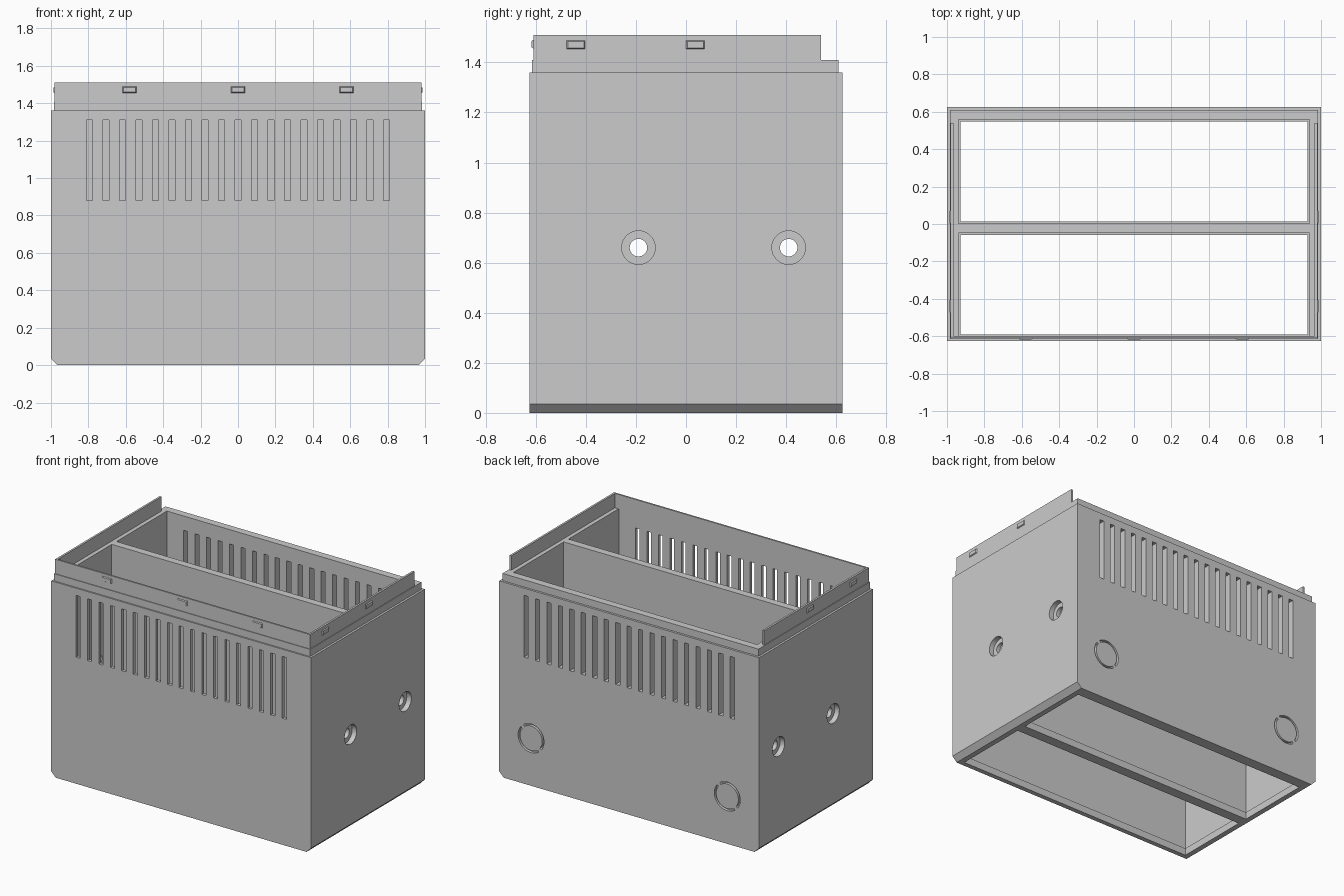
import bpy, bmesh, math
from mathutils import Matrix

old = bpy.data.objects.get("Cube")
if old:
    bpy.data.objects.remove(old, do_unlink=True)

grey = bpy.data.materials.new("plain grey")
grey.use_nodes = True
colour = (0.6, 0.6, 0.6, 1)
grey.diffuse_color = colour
grey.node_tree.nodes["Principled BSDF"].inputs["Base Color"].default_value = colour


def make(name, bm):
    bmesh.ops.recalc_face_normals(bm, faces=bm.faces[:])
    mesh = bpy.data.meshes.new(name)
    bm.to_mesh(mesh)
    bm.free()
    mesh.materials.append(grey)
    ob = bpy.data.objects.new(name, mesh)
    bpy.context.collection.objects.link(ob)
    return ob


def box(bm, x0, x1, y0, y1, z0, z1):
    m = Matrix.Translation(((x0 + x1) / 2, (y0 + y1) / 2, (z0 + z1) / 2))
    m = m @ Matrix.Diagonal((x1 - x0, y1 - y0, z1 - z0, 1))
    return bmesh.ops.create_cube(bm, size=1, matrix=m)["verts"]


def prism(bm, points, direction):
    face = bm.faces.new([bm.verts.new(p) for p in points])
    new = bmesh.ops.extrude_face_region(bm, geom=[face])["geom"]
    bmesh.ops.translate(bm, vec=direction,
                        verts=[v for v in new if isinstance(v, bmesh.types.BMVert)])


def lathe_x(bm, profile, y, z, n=32):
    """Closed solid of (x, radius) rings around an axis along x."""
    rings = [[bm.verts.new((x, y + r * math.cos(math.tau * i / n),
                            z + r * math.sin(math.tau * i / n))) for i in range(n)]
             for x, r in profile]
    for a, b in zip(rings, rings[1:]):
        for i in range(n):
            j = (i + 1) % n
            bm.faces.new((a[i], a[j], b[j], b[i]))
    bm.faces.new(rings[0])
    bm.faces.new(rings[-1])


def cut(ob, *cutters):
    for c in cutters:
        c.hide_render = True
        mod = ob.modifiers.new("cut", 'BOOLEAN')
        mod.operation, mod.solver, mod.object = 'DIFFERENCE', 'EXACT', c
        bpy.context.view_layer.objects.active = ob
        bpy.ops.object.modifier_apply(modifier=mod.name)


W, D, H, C, RIM = 1.0, 0.625, 1.36, 0.035, 1.41

# Housing with chamfered lower side edges
bm = bmesh.new()
prism(bm, [(-W, -D, C), (-W + C, -D, 0), (W - C, -D, 0), (W, -D, C),
           (W, -D, H), (-W, -D, H)], (0, 2 * D, 0))
housing = make("housing", bm)

# Stepped upper rim
bm = bmesh.new()
box(bm, -0.985, 0.985, -0.615, 0.61, H, RIM)
rim = make("upper_rim", bm)

# Two bays, narrowed by a small ledge at the bottom
bays = []
for name, inset, z0, z1 in (("bay_cutter", 0, 0.05, 1.6), ("ledge_cutter", 0.01, -0.2, 0.2)):
    bm = bmesh.new()
    for y0, y1 in ((-0.602, -0.048), (0.004, 0.558)):
        box(bm, -0.938 + inset, 0.938 - inset, y0 + inset, y1 - inset, z0, z1)
    bays.append(make(name, bm))
cut(housing, *bays)
cut(rim, bays[0])

# Vent slots through front and back walls, and counterbored side holes
bm = bmesh.new()
for i in range(19):
    x = (i - 9) * 0.0882
    for y0, y1 in ((-0.7, -0.4), (0.4, 0.7)):
        box(bm, x - 0.016, x + 0.016, y0, y1, 0.88, 1.31)
for s in (-1, 1):
    for y in (-0.19, 0.41):
        lathe_x(bm, [(s * 1.1, 0.067), (s * 0.965, 0.067),
                     (s * 0.965, 0.035), (s * 0.85, 0.035)], y, 0.66)
# Knockout grooves on the back, each with two bridges
for cx in (-0.755, 0.755):
    for start in (0.15, math.pi + 0.15):
        angles = [start + (math.pi - 0.3) * k / 16 for k in range(17)]
        arc = [(r, a) for r, seq in ((0.1, angles), (0.086, angles[::-1])) for a in seq]
        prism(bm, [(cx + r * math.cos(a + 0.8), 0.605, 0.33 + r * math.sin(a + 0.8))
                   for r, a in arc], (0, 0.1, 0))
details = make("detail_cutter", bm)
cut(housing, details)
for c in bays + [details]:
    bpy.data.objects.remove(c, do_unlink=True)

# Thin upright lip on three sides
bm = bmesh.new()
box(bm, -0.98, 0.98, -0.61, -0.598, RIM, 1.51)
make("front_lip", bm)
for s, side in ((-1, "right"), (1, "left")):
    bm = bmesh.new()
    box(bm, *sorted((s * 0.966, s * 0.98)), -0.598, 0.54, RIM, 1.51)
    make(side + "_lip", bm)


# Tapered snap bumps on the lip
def bump(name, loc, turn):
    bm = bmesh.new()
    verts = box(bm, -0.038, 0.038, -0.007, 0.002, -0.018, 0.018)
    for v in verts:
        if v.co.y < 0:
            v.co.x *= 0.84
            v.co.z *= 0.7
    bm.transform(Matrix.Translation(loc) @ Matrix.Rotation(turn, 4, 'Z'))
    make(name, bm)


for x in (-0.58, 0, 0.58):
    bump("front_snap", (x, -0.61, 1.473), 0)
for s in (-1, 1):
    for y in (-0.44, 0.037):
        bump("side_snap", (s * 0.98, y, 1.47), s * math.pi / 2)

# Smooth only the round hole walls
for ob in (housing,):
    bpy.ops.object.select_all(action='DESELECT')
    ob.select_set(True)
    bpy.context.view_layer.objects.active = ob
    bpy.ops.object.shade_smooth_by_angle(angle=math.radians(30))
